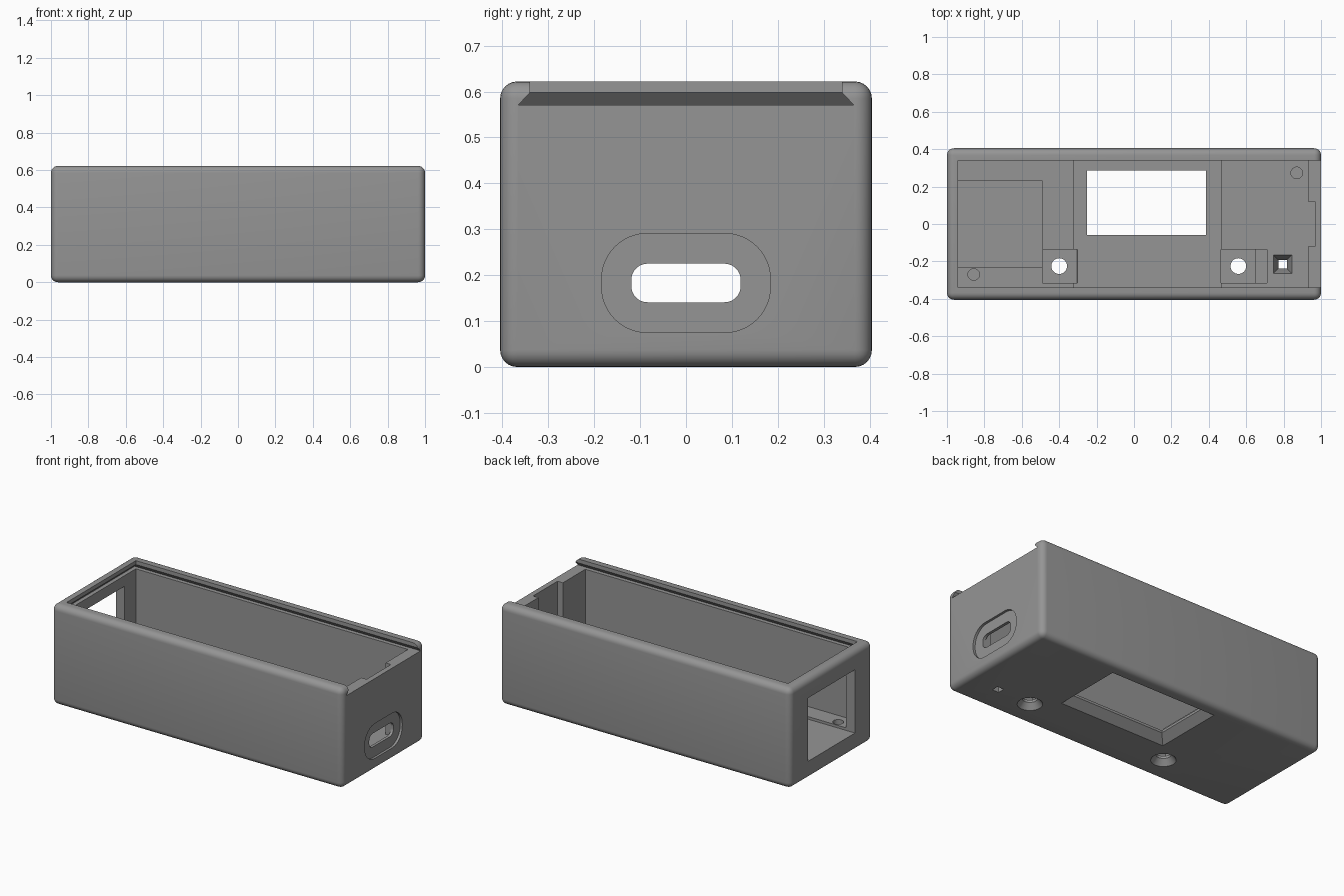
import bpy, bmesh, math

if "Cube" in bpy.data.objects:
    bpy.data.objects.remove(bpy.data.objects["Cube"])

grey = bpy.data.materials.new("mid grey")
grey.diffuse_color = (0.30, 0.30, 0.30, 1)
grey.use_nodes = True
grey.node_tree.nodes["Principled BSDF"].inputs["Base Color"].default_value = grey.diffuse_color


def loft(name, a, b):
    """Solid between two matching loops of 3D points."""
    bm = bmesh.new()
    va, vb = [bm.verts.new(p) for p in a], [bm.verts.new(p) for p in b]
    bm.faces.new(va)
    bm.faces.new(vb)
    n = len(a)
    for i in range(n):
        j = (i + 1) % n
        bm.faces.new((va[i], va[j], vb[j], vb[i]))
    bmesh.ops.recalc_face_normals(bm, faces=bm.faces)
    me = bpy.data.meshes.new(name)
    bm.to_mesh(me)
    bm.free()
    me.materials.append(grey)
    ob = bpy.data.objects.new(name, me)
    bpy.context.collection.objects.link(ob)
    return ob


def rect(x0, x1, y0, y1, z):
    return [(x0, y0, z), (x1, y0, z), (x1, y1, z), (x0, y1, z)]


def box(name, x0, x1, y0, y1, z0, z1):
    return loft(name, rect(x0, x1, y0, y1, z0), rect(x0, x1, y0, y1, z1))


def circle(x, y, r, z, n=40):
    return [(x + r * math.cos(2 * math.pi * i / n),
             y + r * math.sin(2 * math.pi * i / n), z) for i in range(n)]


def slot(x, hw, hh, r, zc, seg=12):
    """Rounded rectangle loop in a plane of constant x."""
    pts = []
    for k, (sy, sz) in enumerate([(1, 1), (-1, 1), (-1, -1), (1, -1)]):
        for i in range(seg + 1):
            t = math.pi / 2 * (k + i / seg)
            pts.append((x, sy * (hw - r) + r * math.cos(t), zc + sz * (hh - r) + r * math.sin(t)))
    return pts


def apply_mod(ob, mod):
    bpy.context.view_layer.objects.active = ob
    bpy.ops.object.modifier_apply(modifier=mod.name)


# Rounded outer block
case = box("case_body", -1, 1, -0.405, 0.405, 0, 0.622)
m = case.modifiers.new("round", 'BEVEL')
m.width, m.segments, m.limit_method = 0.037, 6, 'NONE'
apply_mod(case, m)

cuts = []
# Interior: ledge level, deeper display bay, bay behind the end window
cuts.append(box("cavity", -0.94, 0.93, -0.34, 0.34, 0.128, 0.59))
cuts.append(box("display_bay", -0.32, 0.465, -0.3401, 0.3401, 0.06, 0.2))
cuts.append(box("end_window", -1.1, -0.49, -0.23, 0.23, 0.112, 0.505))

# Dovetail channel for the sliding lid, open at the right end
cuts.append(loft("lid_channel", rect(-0.965, 1.1, -0.365, 0.365, 0.571),
                 rect(-0.94, 1.1, -0.34, 0.34, 0.598)))
cuts.append(box("lid_opening", -0.94, 1.1, -0.34, 0.34, 0.59, 0.7))

# Display opening with a flared lower edge
cuts.append(box("display_opening", -0.25, 0.385, -0.06, 0.285, 0.03, 0.1))
cuts.append(loft("display_flare", rect(-0.30, 0.435, -0.11, 0.335, -0.004),
                 rect(-0.25, 0.385, -0.06, 0.285, 0.045)))

# Button pockets, holes and countersinks
cuts.append(loft("button_pocket_left", rect(-0.49, -0.305, -0.315, -0.135, 0.05),
                 rect(-0.49, -0.285, -0.315, -0.135, 0.15)))
cuts.append(box("button_pocket_right", 0.465, 0.65, -0.315, -0.135, 0.05, 0.15))
cuts.append(box("button_step_right", 0.6, 0.71, -0.315, -0.135, 0.09, 0.15))
for side, x in (("left", -0.4), ("right", 0.558)):
    cuts.append(loft("button_hole_" + side, circle(x, -0.225, 0.042, -0.1),
                     circle(x, -0.225, 0.042, 0.2)))
    cuts.append(loft("button_sink_" + side, circle(x, -0.225, 0.072, -0.002),
                     circle(x, -0.225, 0.042, 0.035)))

# Small square light hole, tapered towards the outside
cuts.append(loft("light_funnel", rect(0.745, 0.845, -0.265, -0.165, 0.129),
                 rect(0.773, 0.817, -0.237, -0.193, 0.06)))
cuts.append(box("light_hole", 0.773, 0.817, -0.237, -0.193, -0.1, 0.1))

# Screw holes in the ledge
for side, x, y in (("left", -0.857, -0.27), ("right", 0.87, 0.273)):
    cuts.append(loft("screw_hole_" + side, circle(x, y, 0.031, 0.05), circle(x, y, 0.031, 0.2)))

# Charging port: inner notch, slot and outer recess
cuts.append(box("port_notch", 0.85, 0.967, -0.12, 0.12, 0.128, 0.7))
cuts.append(loft("port_slot", slot(0.9, 0.119, 0.042, 0.035, 0.183),
                 slot(1.1, 0.119, 0.042, 0.035, 0.183)))
cuts.append(loft("port_recess", slot(0.985, 0.184, 0.108, 0.1, 0.183),
                 slot(1.1, 0.184, 0.108, 0.1, 0.183)))

for c in cuts:
    m = case.modifiers.new(c.name, 'BOOLEAN')
    m.operation, m.solver, m.object = 'DIFFERENCE', 'EXACT', c
    apply_mod(case, m)
    bpy.data.objects.remove(c)

# Smooth rounded edges, keep machined edges crisp
bpy.ops.object.select_all(action='DESELECT')
case.select_set(True)
bpy.context.view_layer.objects.active = case
bpy.ops.object.shade_smooth_by_angle(angle=math.radians(30))
